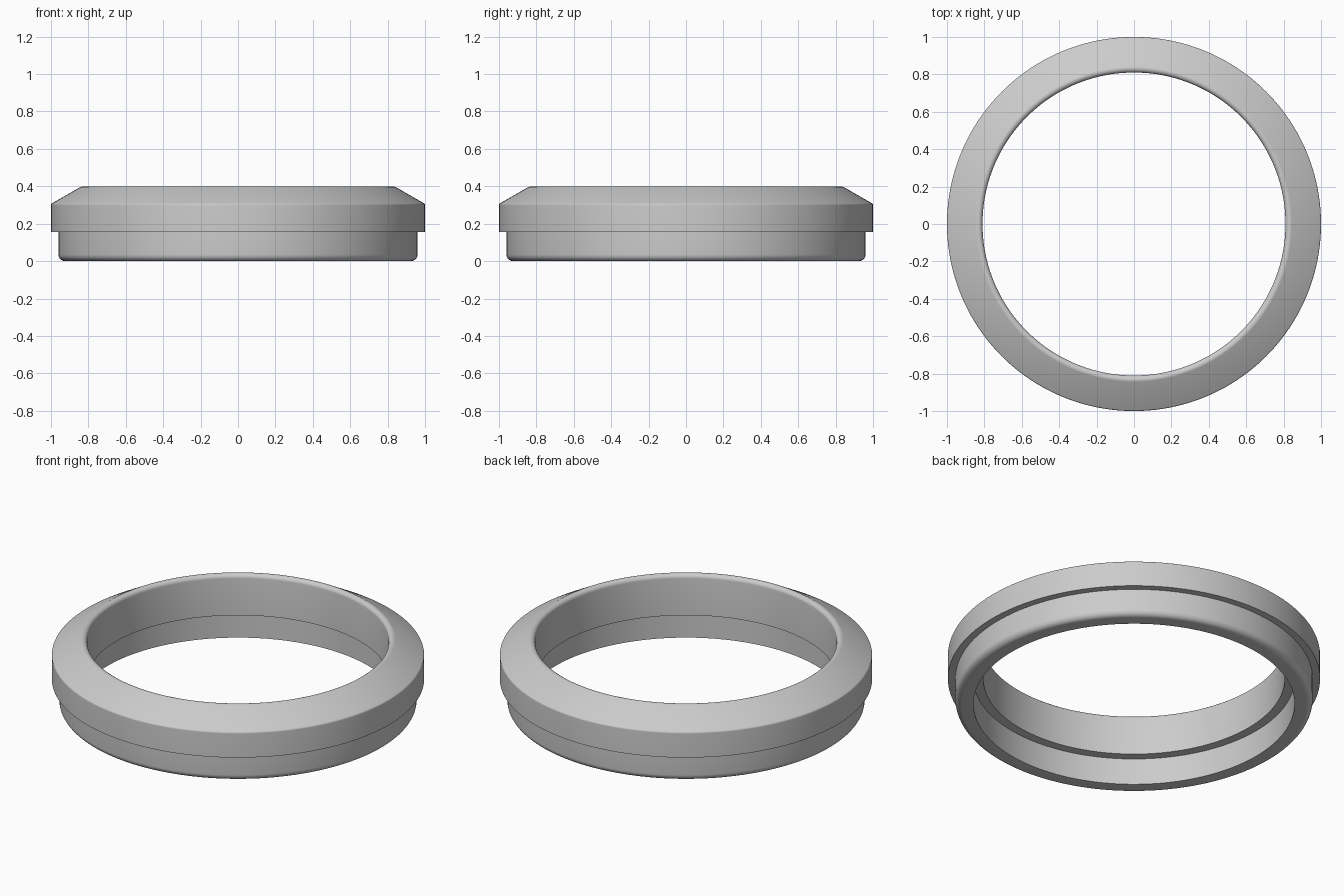
import bpy, bmesh, math
from mathutils import Vector

if "Cube" in bpy.data.objects:
    bpy.data.objects.remove(bpy.data.objects["Cube"], do_unlink=True)

SEGMENTS = 160


def fillet(prev, corner, nxt, radius, steps=8):
    """Points of an arc rounding a profile corner."""
    p, c, n = Vector(prev), Vector(corner), Vector(nxt)
    a, b = (p - c).normalized(), (n - c).normalized()
    half = a.angle(b) / 2
    centre = c + (a + b).normalized() * radius / math.sin(half)
    reach = radius / math.tan(half)
    start, end = c + a * reach - centre, c + b * reach - centre
    sweep = start.angle(end)
    return [centre + (start * math.sin((1 - t) * sweep) + end * math.sin(t * sweep)) / math.sin(sweep)
            for t in (i / steps for i in range(steps + 1))]


def revolve(name, corners, material):
    """Turn a closed profile of (radius, height, fillet radius) about z."""
    profile = []
    for i, (r, z, rad) in enumerate(corners):
        if rad:
            profile += fillet(corners[i - 1][:2], (r, z), corners[(i + 1) % len(corners)][:2], rad)
        else:
            profile.append(Vector((r, z)))
    bm = bmesh.new()
    rings = []
    for k in range(SEGMENTS):
        a = 2 * math.pi * k / SEGMENTS
        rings.append([bm.verts.new((p.x * math.cos(a), p.x * math.sin(a), p.y)) for p in profile])
    for k, ring in enumerate(rings):
        after = rings[(k + 1) % SEGMENTS]
        for i in range(len(profile)):
            j = (i + 1) % len(profile)
            bm.faces.new((ring[i], after[i], after[j], ring[j]))
    bmesh.ops.recalc_face_normals(bm, faces=bm.faces)
    mesh = bpy.data.meshes.new(name)
    bm.to_mesh(mesh)
    bm.free()
    mesh.materials.append(material)
    obj = bpy.data.objects.new(name, mesh)
    bpy.context.collection.objects.link(obj)
    bpy.ops.object.select_all(action="DESELECT")
    obj.select_set(True)
    bpy.context.view_layer.objects.active = obj
    bpy.ops.object.shade_smooth_by_angle(angle=math.radians(25))
    return obj


# Plain grey finish
grey = bpy.data.materials.new("light_grey")
grey.use_nodes = True
colour = (0.6, 0.6, 0.6, 1)
grey.diffuse_color = colour
grey.node_tree.nodes["Principled BSDF"].inputs["Base Color"].default_value = colour

# Ring: stepped skirt below, sloped bezel above, wider bore under the lip
revolve("bezel_ring", [
    (0.863, 0, 0),
    (0.96, 0, 0.035),
    (0.96, 0.157, 0),
    (1, 0.157, 0),
    (1, 0.306, 0.012),
    (0.81, 0.415, 0.023),
    (0.81, 0.157, 0),
    (0.863, 0.157, 0),
], grey)
